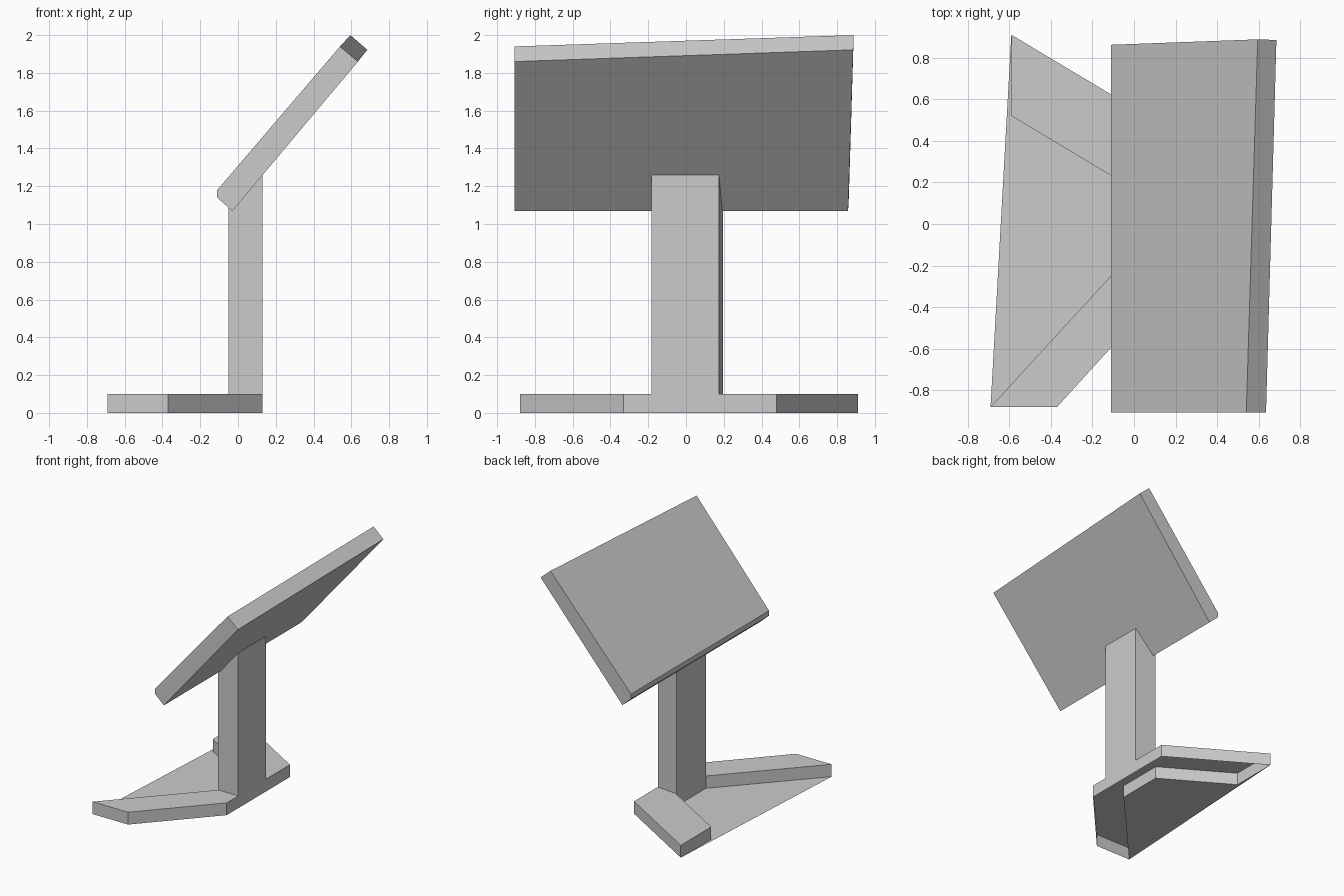
import bpy

if "Cube" in bpy.data.objects:
    bpy.data.objects.remove(bpy.data.objects["Cube"])

grey = bpy.data.materials.new("plain_grey")
grey.diffuse_color = (0.6, 0.6, 0.6, 1)
grey.use_nodes = True
grey.node_tree.nodes["Principled BSDF"].inputs["Base Color"].default_value = grey.diffuse_color


def make(name, verts, faces):
    mesh = bpy.data.meshes.new(name)
    mesh.from_pydata(verts, [], faces)
    mesh.materials.append(grey)
    obj = bpy.data.objects.new(name, mesh)
    bpy.context.collection.objects.link(obj)
    return obj


def loft(name, a, b, caps=(True, True)):
    """Join two matching loops (counter-clockwise seen from the b side)."""
    n = len(a)
    faces = [(i, (i + 1) % n, n + (i + 1) % n, n + i) for i in range(n)]
    if caps[0]:
        faces.append(tuple(reversed(range(n))))
    if caps[1]:
        faces.append(tuple(range(n, 2 * n)))
    return make(name, a + b, faces)


# Splayed base: two legs joined by a back bar, hollow underneath
inner = [(-0.59, 0.52), (-0.05, 0.197), (-0.05, -0.183), (-0.69, -0.88)]
plan = inner + [(-0.37, -0.88), (0.13, -0.33), (0.13, 0.48), (-0.59, 0.91)]
loft("base_legs", [(x, y, 0) for x, y in plan], [(x, y, 0.1) for x, y in plan],
     caps=(False, True))

# Thin floor sheet between the legs
floor = [(-0.59, 0.91)] + inner
make("base_floor", [(x, y, 0) for x, y in floor], [tuple(range(5))])

# Upright column with a slanted top set into the panel
post = [(-0.05, -0.183, 1.10), (0.13, -0.183, 1.28),
        (0.13, 0.175, 1.28), (-0.05, 0.195, 1.10)]
loft("column", [(x, y, 0.1) for x, y, z in post], post)

# Tilted panel, slightly larger at its back end
front = [(-0.03, 1.068), (-0.11, 1.14), (-0.11, 1.18), (0.54, 1.94), (0.635, 1.86)]
back = [(-0.03, 1.068), (-0.11, 1.14), (-0.11, 1.18), (0.595, 2.0), (0.685, 1.922)]
back_y = [0.858, 0.862, 0.862, 0.888, 0.885]
loft("tilted_panel", [(x, -0.907, z) for x, z in front],
     [(x, y, z) for (x, z), y in zip(back, back_y)])
